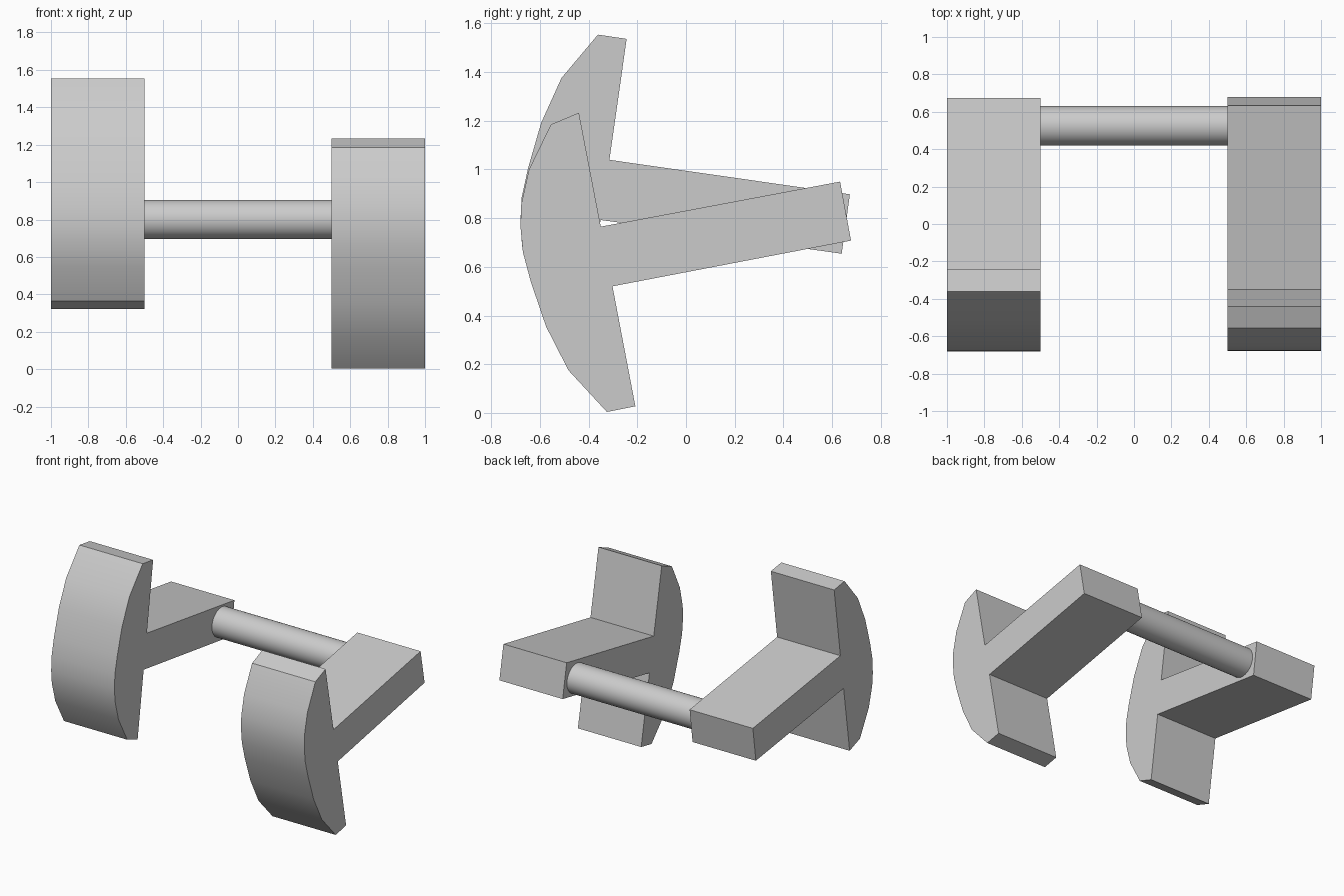
import bpy, bmesh, math
from mathutils import Vector, Matrix

cube = bpy.data.objects.get("Cube")
if cube:
    bpy.data.objects.remove(cube, do_unlink=True)

GREY = (0.6, 0.6, 0.6, 1.0)
grey = bpy.data.materials.new("plain grey")
grey.use_nodes = True
grey.diffuse_color = GREY
grey.node_tree.nodes["Principled BSDF"].inputs["Base Color"].default_value = GREY

# Side profile (y, z): T-shaped pedal with a curved front face and a straight arm
FRONT_CURVE = [(-0.555, 1.185), (-0.645, 1.0), (-0.677, 0.856), (-0.68, 0.765),
               (-0.67, 0.66), (-0.638, 0.54), (-0.575, 0.355), (-0.483, 0.175),
               (-0.325, 0.004)]
ARM = [(-0.208, 0.027), (-0.302, 0.52), (0.678, 0.708), (0.633, 0.95),
       (-0.35, 0.765), (-0.44, 1.233)]
PROFILE = [Vector(p) for p in FRONT_CURVE + ARM]
ARM_END = Vector((0.655, 0.83))


def finish(obj):
    obj.data.materials.append(grey)
    bpy.ops.object.select_all(action='DESELECT')
    obj.select_set(True)
    bpy.context.view_layer.objects.active = obj
    bpy.ops.object.shade_smooth_by_angle(angle=math.radians(25))


def pedal(name, outline, x0, width):
    bm = bmesh.new()
    face = bm.faces.new([bm.verts.new((x0, p.x, p.y)) for p in outline])
    side = bmesh.ops.extrude_face_region(bm, geom=[face])["geom"]
    bmesh.ops.translate(bm, vec=(width, 0, 0),
                        verts=[g for g in side if isinstance(g, bmesh.types.BMVert)])
    bmesh.ops.recalc_face_normals(bm, faces=bm.faces)
    mesh = bpy.data.meshes.new(name)
    bm.to_mesh(mesh)
    bm.free()
    obj = bpy.data.objects.new(name, mesh)
    bpy.context.collection.objects.link(obj)
    finish(obj)


# Left pedal, and a right pedal flipped upside down and tilted a little
pedal("left_pedal", PROFILE, 0.5, 0.5)
tilt = Matrix.Rotation(math.radians(2.7), 2)
flipped = []
for p in PROFILE:
    d = p - ARM_END
    flipped.append(Vector((0.656, 0.775)) + tilt @ Vector((d.x, -d.y)))
pedal("right_pedal", flipped, -1.0, 0.5)

# Axle joining the two arms
bpy.ops.mesh.primitive_cylinder_add(vertices=48, radius=0.105, depth=1.0,
                                    location=(0, 0.525, 0.8),
                                    rotation=(0, math.pi / 2, 0))
axle = bpy.context.object
axle.name = "axle"
finish(axle)
